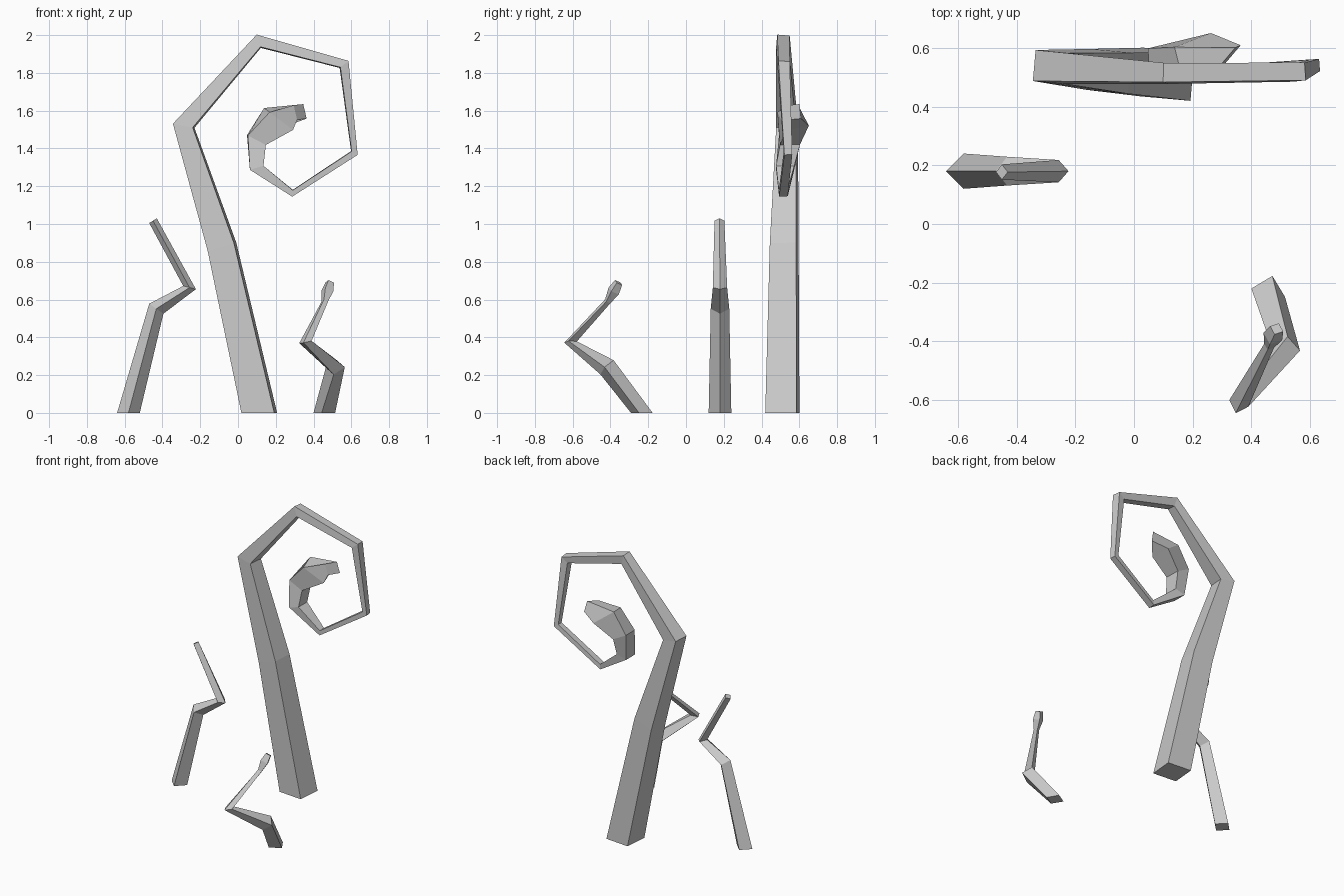
import bpy, bmesh
from math import sin, cos, radians
from mathutils import Vector

if "Cube" in bpy.data.objects:
    bpy.data.objects.remove(bpy.data.objects["Cube"])


def loft(name, rings):
    """Skin a list of four-cornered rings into a closed flat-shaded tube."""
    bm = bmesh.new()
    loops = [[bm.verts.new(p) for p in ring] for ring in rings]
    for a, b in zip(loops, loops[1:]):
        for i in range(4):
            j = (i + 1) % 4
            bm.faces.new((a[i], a[j], b[j], b[i]))
    bm.faces.new(loops[0])
    bm.faces.new(loops[-1])
    bmesh.ops.recalc_face_normals(bm, faces=bm.faces)
    mesh = bpy.data.meshes.new(name)
    bm.to_mesh(mesh)
    bm.free()
    obj = bpy.data.objects.new(name, mesh)
    bpy.context.collection.objects.link(obj)


def box_ring(ox, oz, ix, iz, y, h, twist, shift=0):
    """Rectangular ring between an outer and an inner profile point."""
    outer, inner = Vector((ox, y, oz)), Vector((ix, y, iz))
    mid, half = (outer + inner) / 2, (inner - outer) / 2
    w, u, v = half.length, half.normalized(), Vector((0, 1, 0))
    u2 = u * cos(twist) - v * sin(twist)
    v2 = v * cos(twist) + u * sin(twist)
    s = Vector((shift, 0, 0))
    return [mid + u2 * w * a + (v2 * h + s) * b
            for a, b in ((-1, -1), (-1, 1), (1, 1), (1, -1))]


def diamond_ring(lx, lz, rx, rz, y, h):
    """Diamond ring with its corners at left, back, right and front."""
    mx, mz = (lx + rx) / 2, (lz + rz) / 2
    return [Vector(p) for p in ((lx, y, lz), (mx, y + h, mz),
                                (rx, y, rz), (mx, y - h, mz))]


def swept_rings(path, radii, start_angle):
    """Square rings carried along a path, tilted halfway at each joint."""
    pts = [Vector(p) for p in path]
    dirs = [(b - a).normalized() for a, b in zip(pts, pts[1:])]
    normal = Vector((0, 0, 1))
    offs = [Vector((cos(t), sin(t), 0))
            for t in (radians(start_angle - 90 * k) for k in range(4))]
    rings = []
    for i, (p, r) in enumerate(zip(pts, radii)):
        if i:
            n = (dirs[i - 1] + dirs[min(i, len(dirs) - 1)]).normalized()
            turn = normal.rotation_difference(n)
            offs = [turn @ o for o in offs]
            normal = n
        rings.append([p + o * r for o in offs])
    return rings


# Tall curled frond: outer x z, inner x z, centre y, half depth, twist
loft("curled_frond", [box_ring(*r) for r in (
    (0.025, 0.00, 0.20, 0.00, 0.51, 0.083, 0.09),
    (-0.155, 0.86, -0.015, 0.90, 0.52, 0.070, 0.09),
    (-0.34, 1.53, -0.235, 1.51, 0.535, 0.053, 0.09),
    (0.10, 2.00, 0.12, 1.935, 0.513, 0.033, 0.09),
    (0.583, 1.862, 0.54, 1.828, 0.517, 0.030, 0.09),
    (0.632, 1.367, 0.60, 1.385, 0.54, 0.021, 0.09),
    (0.287, 1.146, 0.29, 1.18, 0.515, 0.023, 0.05),
    (0.063, 1.287, 0.135, 1.308, 0.525, 0.048, 0.0),
    (0.05, 1.47, 0.145, 1.42, 0.548, 0.053, -0.05),
    (0.15, 1.605, 0.28, 1.507, 0.567, 0.062, -0.3),
    (0.32, 1.632, 0.338, 1.555, 0.575, 0.03, -0.1, 0.026),
)])

# Bent shoot on the left: left x z, right x z, centre y, half depth
loft("left_shoot", [diamond_ring(*r) for r in (
    (-0.64, 0.00, -0.52, 0.00, 0.18, 0.060),
    (-0.47, 0.578, -0.395, 0.525, 0.18, 0.049),
    (-0.29, 0.672, -0.223, 0.655, 0.18, 0.038),
    (-0.47, 1.005, -0.43, 1.03, 0.177, 0.026),
)])

# Small zigzag sprout with a bud at the tip
loft("front_sprout", swept_rings(
    ((0.457, -0.234, 0), (0.515, -0.418, 0.241), (0.357, -0.611, 0.375),
     (0.46, -0.415, 0.59), (0.473, -0.383, 0.645), (0.486, -0.357, 0.69)),
    (0.059, 0.052, 0.035, 0.018, 0.034, 0.024), 166))
